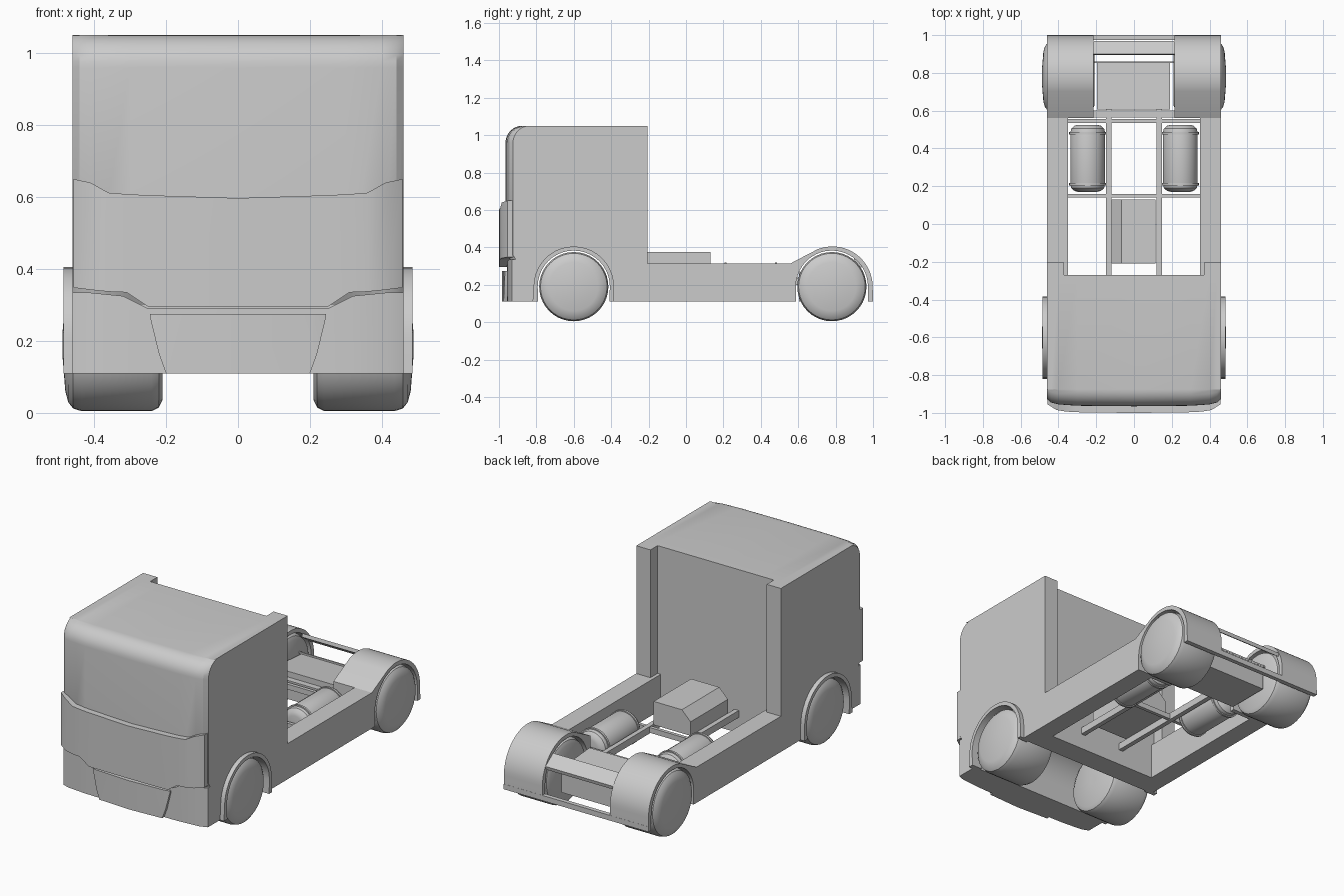
import bpy, bmesh, math
from math import sin, cos, radians

cube = bpy.data.objects.get("Cube")
if cube:
    bpy.data.objects.remove(cube, do_unlink=True)

GREY = (0.6, 0.6, 0.6, 1)
mat = bpy.data.materials.new("plain_grey")
mat.use_nodes = True
mat.diffuse_color = GREY
mat.node_tree.nodes["Principled BSDF"].inputs["Base Color"].default_value = GREY


def finish(name, bm, smooth=30):
    bmesh.ops.recalc_face_normals(bm, faces=bm.faces)
    mesh = bpy.data.meshes.new(name)
    bm.to_mesh(mesh)
    bm.free()
    mesh.materials.append(mat)
    ob = bpy.data.objects.new(name, mesh)
    bpy.context.collection.objects.link(ob)
    bpy.ops.object.select_all(action="DESELECT")
    ob.select_set(True)
    bpy.context.view_layer.objects.active = ob
    bpy.ops.object.shade_smooth_by_angle(angle=radians(smooth))
    return ob


def skin(name, rings, caps=True):
    """Join equal closed rings of points into one solid."""
    bm = bmesh.new()
    loops = [[bm.verts.new(p) for p in ring] for ring in rings]
    n = len(loops[0])
    for a, b in zip(loops, loops[1:]):
        for i in range(n):
            j = (i + 1) % n
            bm.faces.new((a[i], a[j], b[j], b[i]))
    if caps:
        bm.faces.new(loops[0])
        bm.faces.new(loops[-1])
    return finish(name, bm)


def prism(name, profile, x0, x1):
    return skin(name, [[(x, y, z) for y, z in profile] for x in (x0, x1)])


def box(name, x0, x1, y0, y1, z0, z1):
    return prism(name, [(y0, z0), (y1, z0), (y1, z1), (y0, z1)], x0, x1)


def arc(cy, cz, r, a0, a1, steps=20):
    angles = [radians(a0 + (a1 - a0) * i / steps) for i in range(steps + 1)]
    return [(cy + r * cos(a), cz + r * sin(a)) for a in angles]


def mirrored(stations):
    return [(-s[0],) + s[1:] for s in reversed(stations) if s[0] > 0] + stations


def panel(name, stations, back):
    """Bowed front panel from (x, bottom, top, front) stations."""
    skin(name, [[(x, back, b), (x, f, b), (x, f, t), (x, back, t)]
                for x, b, t, f in mirrored(stations)])


def lathe(name, profile, origin, axis, steps=40):
    """Turn (along, radius) points about the x or y axis."""
    rings = []
    for along, r in profile:
        ring = []
        for i in range(steps):
            a = 2 * math.pi * i / steps
            u, v = r * cos(a), r * sin(a)
            off = (along, u, v) if axis == "x" else (u, along, v)
            ring.append(tuple(o + d for o, d in zip(origin, off)))
        rings.append(ring)
    return skin(name, rings)


FRONT_AXLE, REAR_AXLE, HUB, TYRE = -0.6, 0.78, 0.19, 0.185
FLOOR, DECK, ROOF = 0.11, 0.315, 1.05

# Cab: side profile with wheel arch and rounded roof edge, bowed across x
rounded = arc(-0.875, 0.96, 0.09, 180, 90, 8)
opening = arc(FRONT_AXLE, HUB, 0.2, 0, 180)
nose = [(-0.93, FLOOR), (-0.93, 0.3), (-0.965, 0.36)]
tail = [(-0.27, ROOF), (-0.27, FLOOR), (-0.4, FLOOR)]
rings = []
for x, bow in mirrored([(0, 0), (0.3, 0.003), (0.4, 0.01), (0.44, 0.02), (0.46, 0.04)]):
    front = [(y + bow, z) for y, z in nose + rounded[:-1]]
    rings.append([(x, y, z) for y, z in
                  front + rounded[-1:] + tail + opening + [(-0.8, FLOOR)]])
skin("cab", rings)

# Front panels
panel("grille_panel", [(0, 0.295, 0.597, -1.0), (0.25, 0.295, 0.605, -0.998),
                       (0.31, 0.335, 0.608, -0.996), (0.36, 0.337, 0.612, -0.993),
                       (0.41, 0.342, 0.64, -0.985), (0.457, 0.348, 0.65, -0.955)], -0.9)
panel("bumper", [(0, FLOOR, 0.29, -0.957), (0.25, FLOOR, 0.29, -0.957),
                 (0.32, FLOOR, 0.325, -0.954), (0.42, FLOOR, 0.335, -0.945),
                 (0.46, FLOOR, 0.335, -0.93)], -0.86)
panel("bumper_centre", [(0, FLOOR, 0.275, -0.985), (0.2, FLOOR, 0.275, -0.975),
                        (0.22, 0.165, 0.275, -0.973), (0.245, 0.268, 0.275, -0.968)], -0.94)

# Parts on both sides
wheel = [(0.21, 0.02), (0.21, 0.155), (0.22, 0.175), (0.24, TYRE), (0.435, TYRE),
         (0.458, 0.178), (0.472, 0.16), (0.48, 0.13), (0.488, 0.03)]
front_rim = ([(-0.385, FLOOR)] + arc(FRONT_AXLE, HUB, 0.215, 0, 180) + [(-0.82, FLOOR)]
             + [(-0.79, FLOOR)] + arc(FRONT_AXLE, HUB, 0.193, 180, 0) + [(-0.41, FLOOR)])
rear_shell = ([(0.56, FLOOR), (0.56, DECK)] + arc(REAR_AXLE + 0.003, HUB, 0.215, 112, 0)
              + [(1.0, FLOOR), (0.973, FLOOR)]
              + arc(REAR_AXLE, HUB, 0.193, 0, 180) + [(0.587, FLOOR)])
tank = [(0.17, 0.05), (0.175, 0.07), (0.19, 0.087), (0.21, 0.092), (0.485, 0.092),
        (0.505, 0.087), (0.52, 0.07), (0.525, 0.05)]

for side, s in (("left", 1), ("right", -1)):
    for axle, y in (("front", FRONT_AXLE), ("rear", REAR_AXLE)):
        lathe(f"{axle}_wheel_{side}", [(s * a, r) for a, r in wheel], (0, y, HUB), "x")
    prism(f"front_fender_{side}", front_rim, s * 0.42, s * 0.485)
    prism(f"rear_fender_{side}", rear_shell, s * 0.215, s * 0.46)
    box(f"cab_pillar_{side}", s * 0.37, s * 0.46, -0.27, -0.205, FLOOR, ROOF)
    box(f"side_skirt_{side}", s * 0.35, s * 0.46, -0.27, 0.56, FLOOR, DECK)
    box(f"chassis_rail_{side}", s * 0.12, s * 0.147, -0.27, 0.605, 0.2, 0.24)
    lathe(f"air_tank_{side}", tank, (s * 0.245, 0, 0.222), "y")
    for i, y in enumerate((0.205, 0.475)):
        band = [(y, 0.085), (y, 0.098), (y + 0.012, 0.098), (y + 0.012, 0.085)]
        lathe(f"tank_band_{side}_{i}", band, (s * 0.245, 0, 0.222), "y")

# Cross members
for i, y in enumerate((0.14, 0.535)):
    box(f"cross_member_{i}", -0.35, 0.35, y, y + 0.02, 0.205, 0.235)
box("rear_cross_member", -0.22, 0.22, 0.565, 0.6, 0.2, 0.24)

# Gearbox with one chamfered edge
gearbox = [(-0.12, 0.24), (0.115, 0.24), (0.115, 0.375), (-0.065, 0.375), (-0.12, 0.32)]
skin("gearbox", [[(x, y, z) for x, z in gearbox] for y in (-0.21, 0.13)])

# Rear end
prism("rear_box", [(0.605, FLOOR), (0.86, FLOOR), (0.86, 0.25), (0.605, 0.27)], -0.195, 0.19)
prism("rear_upper_bar", [(0.9, 0.345), (0.97, 0.295), (0.965, 0.275), (0.895, 0.325)],
      -0.22, 0.22)
box("rear_thin_bar", -0.22, 0.22, 0.853, 0.861, 0.25, 0.26)
box("rear_bumper", -0.46, 0.46, 0.975, 1.0, FLOOR, 0.14)
